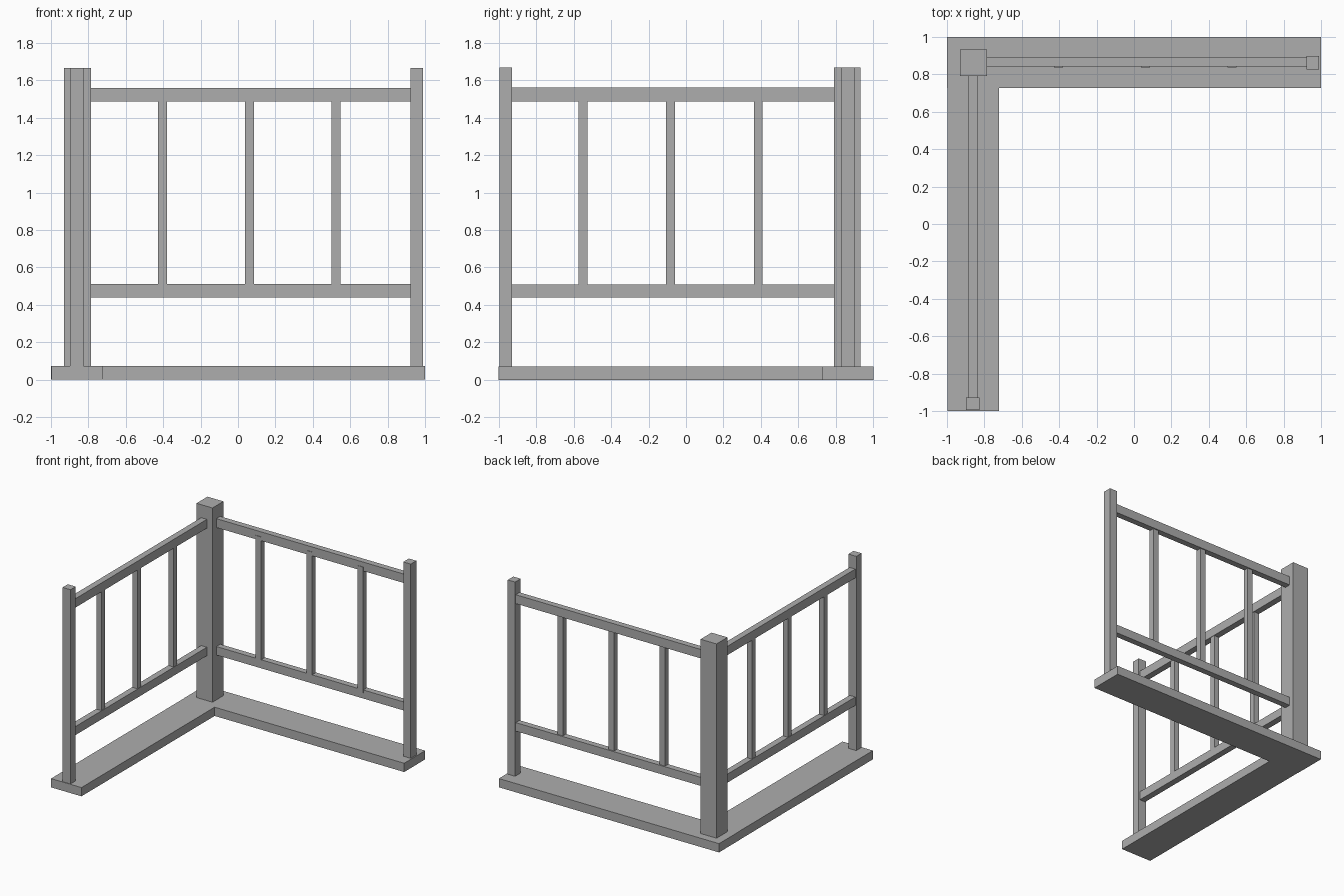
import bpy

cube = bpy.data.objects.get("Cube")
if cube:
    bpy.data.objects.remove(cube, do_unlink=True)

# Single flat grey
grey = bpy.data.materials.new("plain_grey")
grey.use_nodes = True
colour = (0.42, 0.42, 0.42, 1)
grey.diffuse_color = colour
grey.node_tree.nodes["Principled BSDF"].inputs["Base Color"].default_value = colour


def box(name, x, y, z):
    """Box spanning the given (low, high) range on each axis."""
    spans = (x, y, z)
    bpy.ops.mesh.primitive_cube_add(size=1, location=[(a + b) / 2 for a, b in spans])
    ob = bpy.context.object
    ob.name = name
    ob.scale = [b - a for a, b in spans]
    bpy.ops.object.transform_apply(location=False, rotation=False, scale=True)
    ob.data.materials.append(grey)
    return ob


def around(centre, width):
    return (centre - width / 2, centre + width / 2)


BASE = (0, 0.072)
POST = (0.07, 1.667)
RAILS = {"lower_rail": (0.44, 0.51), "upper_rail": (1.487, 1.56)}
BALUSTER = (0.486, 1.52)

# L-shaped base from two boards
box("back_base_board", (-1, 1), (0.728, 1), BASE)
box("side_base_board", (-0.998, -0.722), (-1, 0.728), BASE)

# Posts
box("corner_post", (-0.93, -0.785), (0.79, 0.932), POST)
box("side_end_post", around(-0.861, 0.072), (-0.995, -0.928), POST)
box("back_end_post", (0.923, 0.99), around(0.863, 0.072), POST)

# Rails between the posts
for name, z in RAILS.items():
    box("back_" + name, (-0.787, 0.925), around(0.866, 0.05), z)
    box("side_" + name, around(-0.862, 0.052), (-0.93, 0.792), z)

# Balusters, the back ones standing just proud of the rail face
for i in range(3):
    box(f"back_baluster_{i + 1}", around(-0.403 + 0.464 * i, 0.048), (0.837, 0.882), BALUSTER)
    box(f"side_baluster_{i + 1}", around(-0.862, 0.045), around(-0.55 + 0.468 * i, 0.047), BALUSTER)
